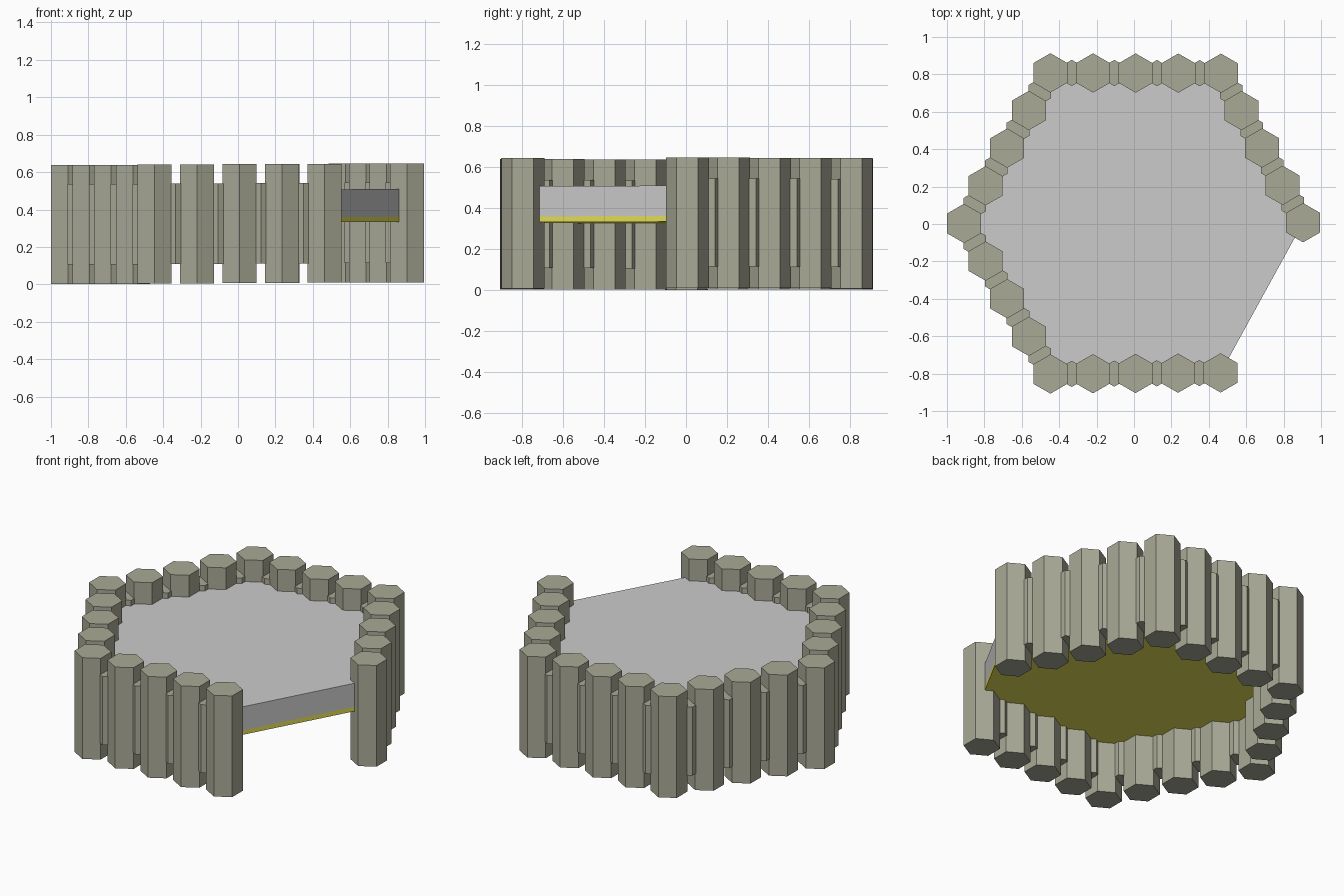
import bpy, bmesh
from math import sin, cos, pi
from mathutils import Vector

if "Cube" in bpy.data.objects:
    bpy.data.objects.remove(bpy.data.objects["Cube"])


def material(name, rgb):
    m = bpy.data.materials.new(name)
    m.diffuse_color = (*rgb, 1)
    m.use_nodes = True
    m.node_tree.nodes["Principled BSDF"].inputs["Base Color"].default_value = m.diffuse_color
    return m


OLIVE = material("olive", (0.40, 0.40, 0.31))
YELLOW = material("yellow", (0.80, 0.75, 0.10))


def lift(x):
    # the whole model leans up very slightly towards +x
    return 0.0055 * (x + 0.9)


def prism(name, outline, z0, z1, mat=None):
    bm = bmesh.new()
    bottom = bm.faces.new([bm.verts.new((x, y, z0)) for x, y in outline])
    top = bmesh.ops.extrude_face_region(bm, geom=[bottom])["geom"]
    for v in top:
        if isinstance(v, bmesh.types.BMVert):
            v.co.z = z1
    # extrusion of a region drops its source face, so make sure both caps exist
    bmesh.ops.holes_fill(bm, edges=[e for e in bm.edges if e.is_boundary], sides=0)
    for v in bm.verts:
        v.co.z += lift(v.co.x) if len(outline) == 6 and mat is not OLIVE else 0
    bmesh.ops.recalc_face_normals(bm, faces=bm.faces[:])
    me = bpy.data.meshes.new(name)
    bm.to_mesh(me)
    bm.free()
    ob = bpy.data.objects.new(name, me)
    bpy.context.collection.objects.link(ob)
    if mat:
        me.materials.append(mat)
    return ob


def hex_post(name, p, radius, z0, z1):
    pts = [(p.x + radius * cos(pi / 6 + i * pi / 3),
            p.y + radius * sin(pi / 6 + i * pi / 3)) for i in range(6)]
    return prism(name, pts, z0 + lift(p.x), z1 + lift(p.x), OLIVE)


# Corner posts, walking from the right corner round to the front right corner
corners = [Vector(c) for c in ((0.904, 0.007), (0.465, 0.806), (-0.447, 0.808),
                               (-0.909, 0.003), (-0.447, -0.802), (0.463, -0.796))]

# Wall posts: four steps per side, front right side left open as the entrance
posts = [a.lerp(b, k / 4) for a, b in zip(corners, corners[1:]) for k in range(4)]
posts.append(corners[-1])
for i, p in enumerate(posts):
    hex_post(f"wall_post_{i}", p, 0.105, 0.001, 0.637)

# Smaller, shorter connecting posts between neighbours
for i, (a, b) in enumerate(zip(posts, posts[1:])):
    hex_post(f"link_post_{i}", (a + b) / 2, 0.07, 0.105, 0.535)

# Floor slab and its thin yellow underside
prism("floor_slab", corners, 0.352, 0.500)
prism("floor_underside", corners, 0.324, 0.352, YELLOW)
